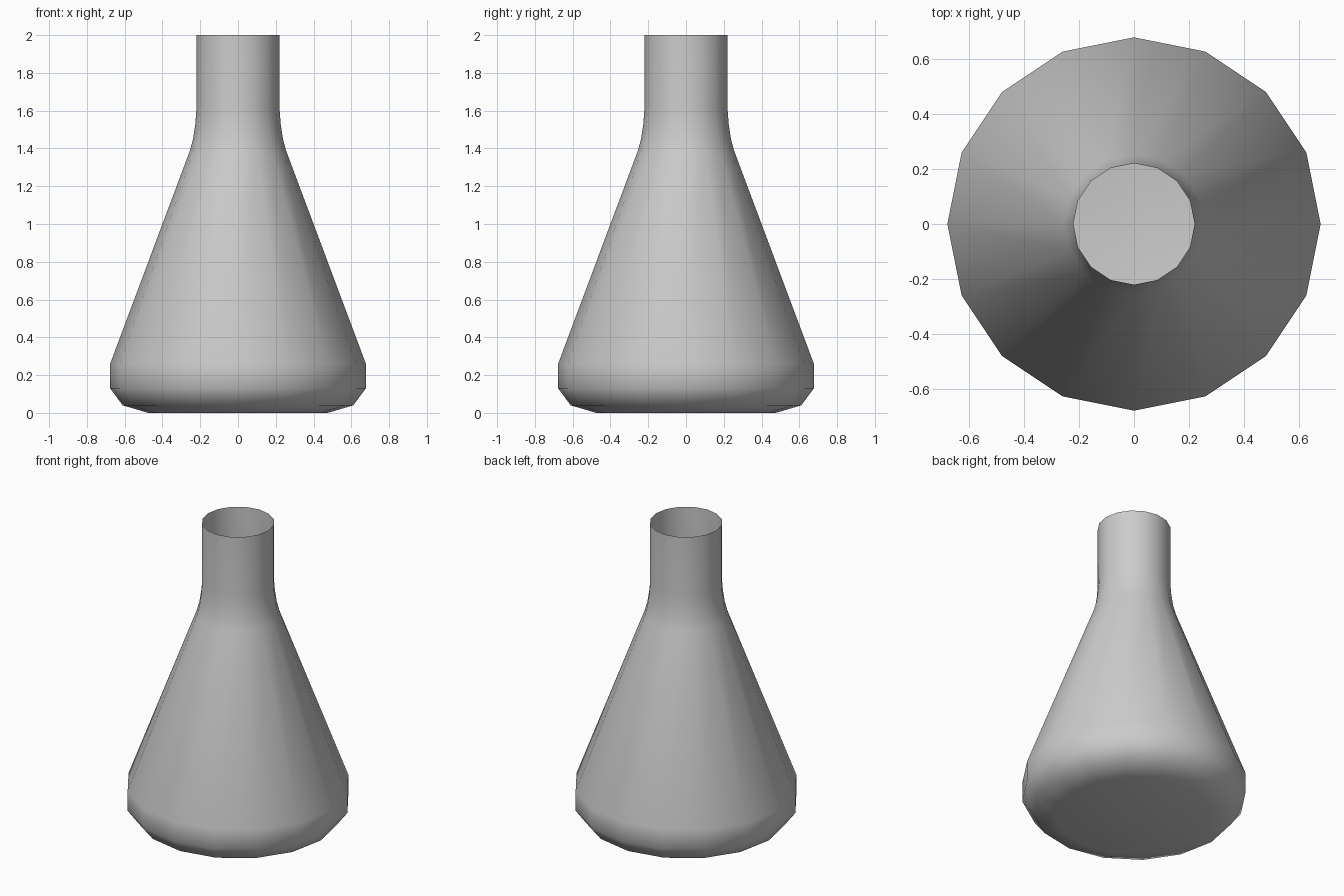
import bpy, bmesh
from math import cos, sin, pi

if "Cube" in bpy.data.objects:
    bpy.data.objects.remove(bpy.data.objects["Cube"])

SIDES = 16
# Flask outline as (radius, height): floor edge, rounded base, cone, shoulder, neck
PROFILE = [(0.475, 0.0), (0.61, 0.04), (0.677, 0.13), (0.677, 0.26),
           (0.254, 1.39), (0.238, 1.45), (0.226, 1.53), (0.22, 1.61), (0.22, 2.0)]

bm = bmesh.new()
rings = [[bm.verts.new((r * cos(2 * pi * i / SIDES), r * sin(2 * pi * i / SIDES), z))
          for i in range(SIDES)] for r, z in PROFILE]

# Thin single wall, open at the mouth
for low, high in zip(rings, rings[1:]):
    for i in range(SIDES):
        j = (i + 1) % SIDES
        bm.faces.new((low[i], low[j], high[j], high[i]))

# Flat floor
bm.faces.new(rings[0][::-1])

for face in bm.faces:
    face.smooth = True

mesh = bpy.data.meshes.new("conical_flask")
bm.to_mesh(mesh)
bm.free()
flask = bpy.data.objects.new("conical_flask", mesh)
bpy.context.collection.objects.link(flask)
